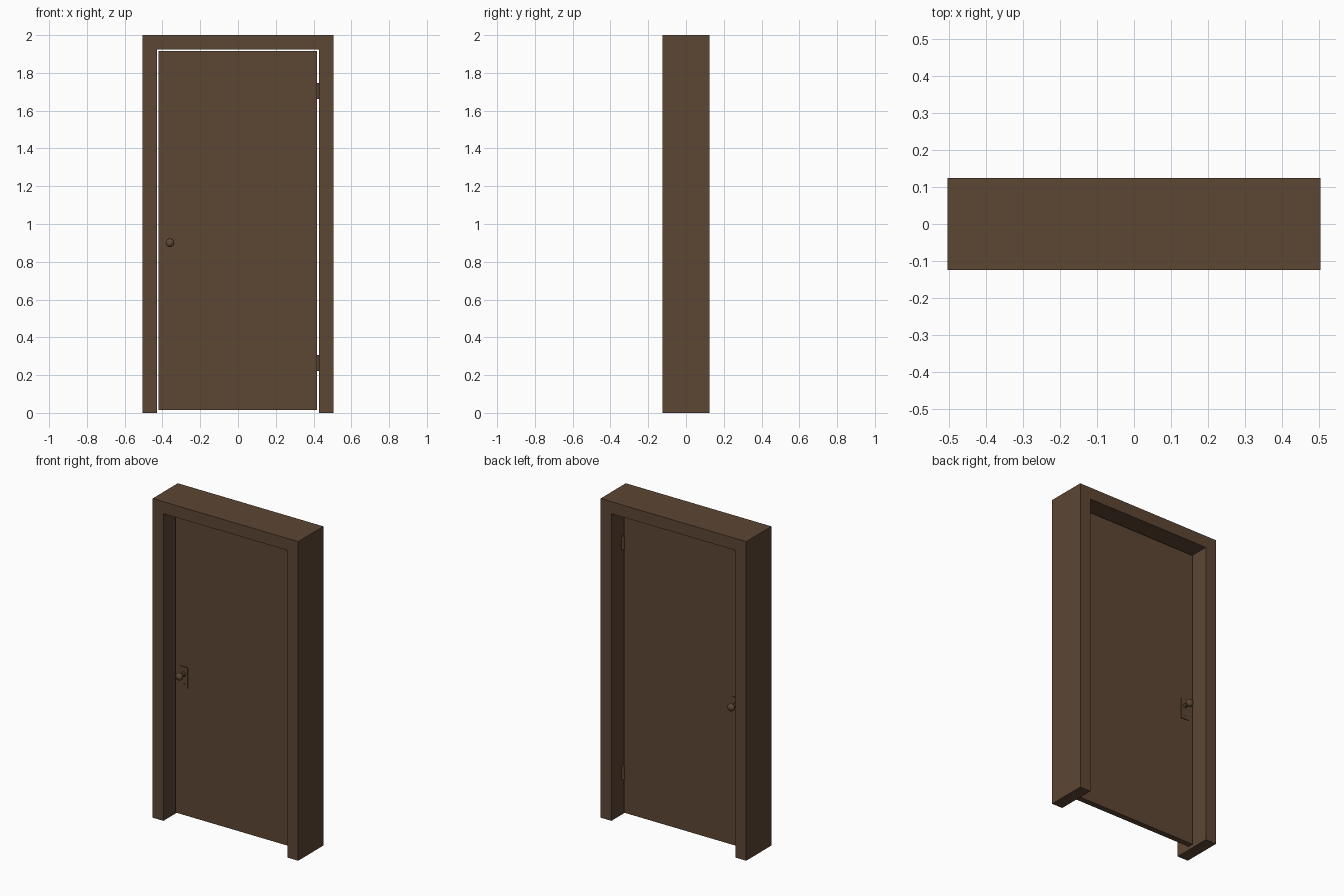
import bpy, bmesh, math
from mathutils import Matrix, Vector

if "Cube" in bpy.data.objects:
    bpy.data.objects.remove(bpy.data.objects["Cube"])

wood = bpy.data.materials.new("dark brown")
wood.diffuse_color = (0.107, 0.061, 0.034, 1)
wood.use_nodes = True
wood.node_tree.nodes["Principled BSDF"].inputs["Base Color"].default_value = wood.diffuse_color


def finish(name, bm, smooth=False):
    bmesh.ops.recalc_face_normals(bm, faces=bm.faces[:])
    me = bpy.data.meshes.new(name)
    bm.to_mesh(me)
    bm.free()
    me.materials.append(wood)
    ob = bpy.data.objects.new(name, me)
    bpy.context.collection.objects.link(ob)
    if smooth:
        bpy.ops.object.select_all(action='DESELECT')
        ob.select_set(True)
        bpy.context.view_layer.objects.active = ob
        bpy.ops.object.shade_smooth_by_angle(angle=math.radians(40))
    return ob


def box(name, lo, hi):
    lo, hi = Vector(lo), Vector(hi)
    bm = bmesh.new()
    bmesh.ops.create_cube(bm, size=1)
    bmesh.ops.scale(bm, vec=hi - lo, verts=bm.verts)
    bmesh.ops.translate(bm, vec=(lo + hi) / 2, verts=bm.verts)
    return finish(name, bm)


def lathe_y(name, x, z, side, profile, steps=20):
    """Spin (radius, distance) points around a y axis through x, z."""
    bm = bmesh.new()
    vs = [bm.verts.new((x + r, side * d, z)) for r, d in profile]
    es = [bm.edges.new(p) for p in zip(vs, vs[1:])]
    bmesh.ops.spin(bm, geom=vs + es, cent=(x, 0, z), axis=(0, 1, 0),
                   angle=math.tau, steps=steps, use_duplicate=False)
    bmesh.ops.remove_doubles(bm, verts=bm.verts[:], dist=1e-5)
    return finish(name, bm, True)


# Door frame: one extruded arch outline
outline = [(-.505, 0), (-.43, 0), (-.43, 1.925), (.43, 1.925),
           (.43, 0), (.505, 0), (.505, 2), (-.505, 2)]
bm = bmesh.new()
face = bm.faces.new([bm.verts.new((x, -.125, z)) for x, z in outline])
ext = bmesh.ops.extrude_face_region(bm, geom=[face], use_keep_orig=True)
bmesh.ops.translate(bm, vec=(0, .25, 0),
                    verts=[g for g in ext["geom"] if isinstance(g, bmesh.types.BMVert)])
finish("door_frame", bm)

# Door panel
T = 0.018
box("door_panel", (-.42, -T, .014), (.417, T, 1.915))

# Lock plate, knob and keyhole on both faces
knob = [(0, .02), (.014, .02), (.014, .026), (.009, .03), (.009, .05),
        (.018, .055), (.023, .064), (.022, .074), (.014, .082), (0, .084)]
keyhole = [(0, .02), (.005, .02), (.005, .025), (0, .025)]
for side, label in ((-1, "front"), (1, "back")):
    a, b = sorted((side * (T - .002), side * (T + .005)))
    box("lock_plate_" + label, (-.386, a, .815), (-.335, b, .945))
    lathe_y("knob_" + label, -.36, .9, side, knob)
    lathe_y("keyhole_" + label, -.36, .84, side, keyhole, 10)

# Hinge barrels on the back edge
for z, label in ((.265, "lower"), (1.705, "upper")):
    bm = bmesh.new()
    bmesh.ops.create_cone(bm, cap_ends=True, segments=12, radius1=.009, radius2=.009,
                          depth=.085, matrix=Matrix.Translation((.422, T + .003, z)))
    finish("hinge_" + label, bm, True)
